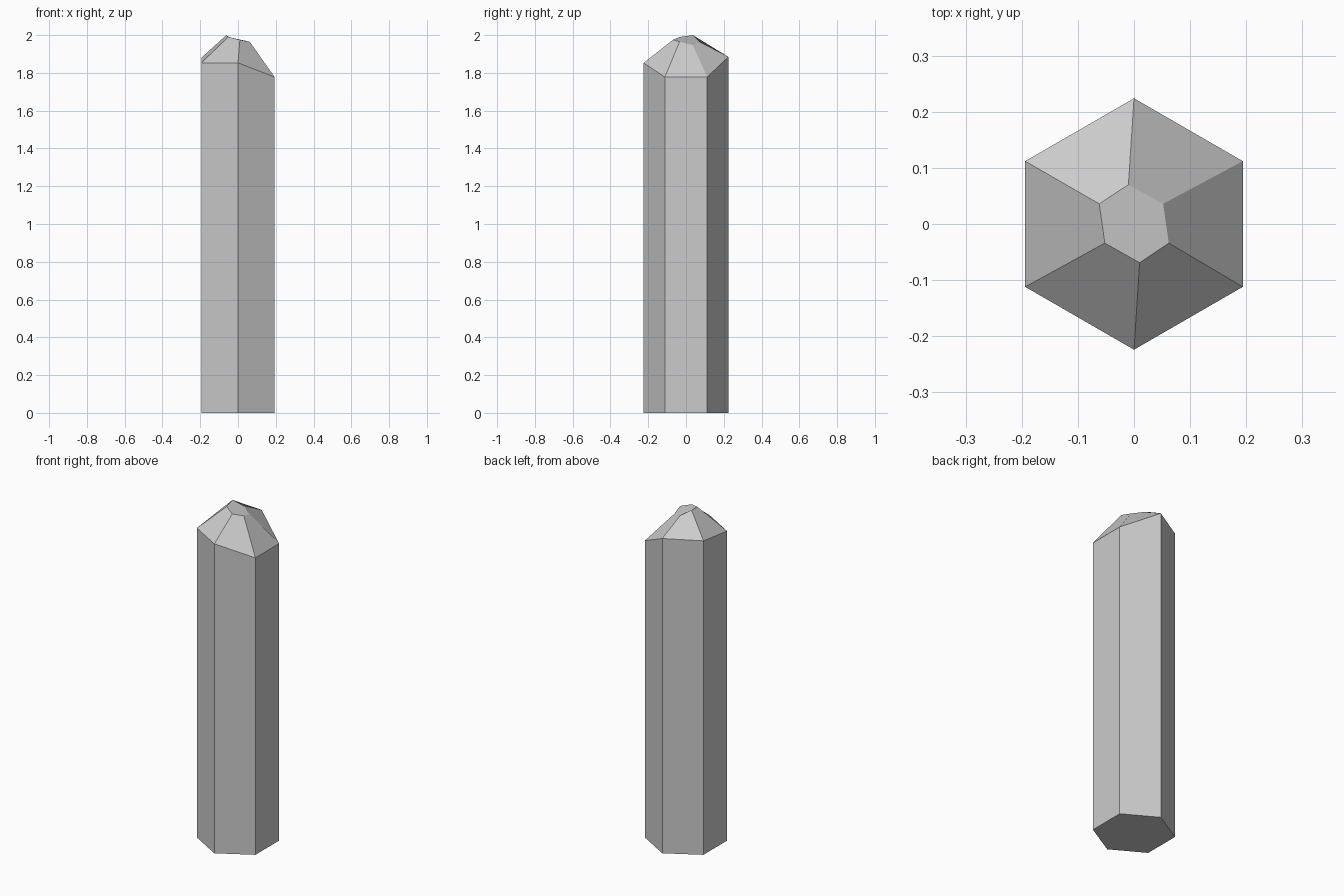
import bpy, bmesh
from math import radians, cos, sin

if "Cube" in bpy.data.objects:
    bpy.data.objects.remove(bpy.data.objects["Cube"])

RADIUS = 0.224
# Shoulder height of each corner, counter-clockwise from the front corner
shoulder_z = [1.853, 1.778, 1.778, 1.885, 1.88, 1.853]
# Small tilted, skewed cap at the tip, same corner order
cap = [(0.01, -0.069, 1.975), (0.062, -0.034, 1.965), (0.052, 0.036, 1.947),
       (-0.01, 0.07, 1.965), (-0.062, 0.036, 2.0), (-0.052, -0.034, 1.99)]

bm = bmesh.new()


def hex_ring(heights):
    ring = []
    for i, z in enumerate(heights):
        a = radians(-90 + 60 * i)
        ring.append(bm.verts.new((RADIUS * cos(a), RADIUS * sin(a), z)))
    return ring


rings = [hex_ring([0] * 6), hex_ring(shoulder_z), [bm.verts.new(p) for p in cap]]

# Shaft sides and sloping tip facets
for low, high in zip(rings, rings[1:]):
    for i in range(6):
        j = (i + 1) % 6
        bm.faces.new((low[i], low[j], high[j], high[i]))

# Base and cap
bm.faces.new(rings[0][::-1])
bm.faces.new(rings[-1])

mesh = bpy.data.meshes.new("crystal_shaft")
bm.to_mesh(mesh)
bm.free()
bpy.context.collection.objects.link(bpy.data.objects.new("crystal_shaft", mesh))
